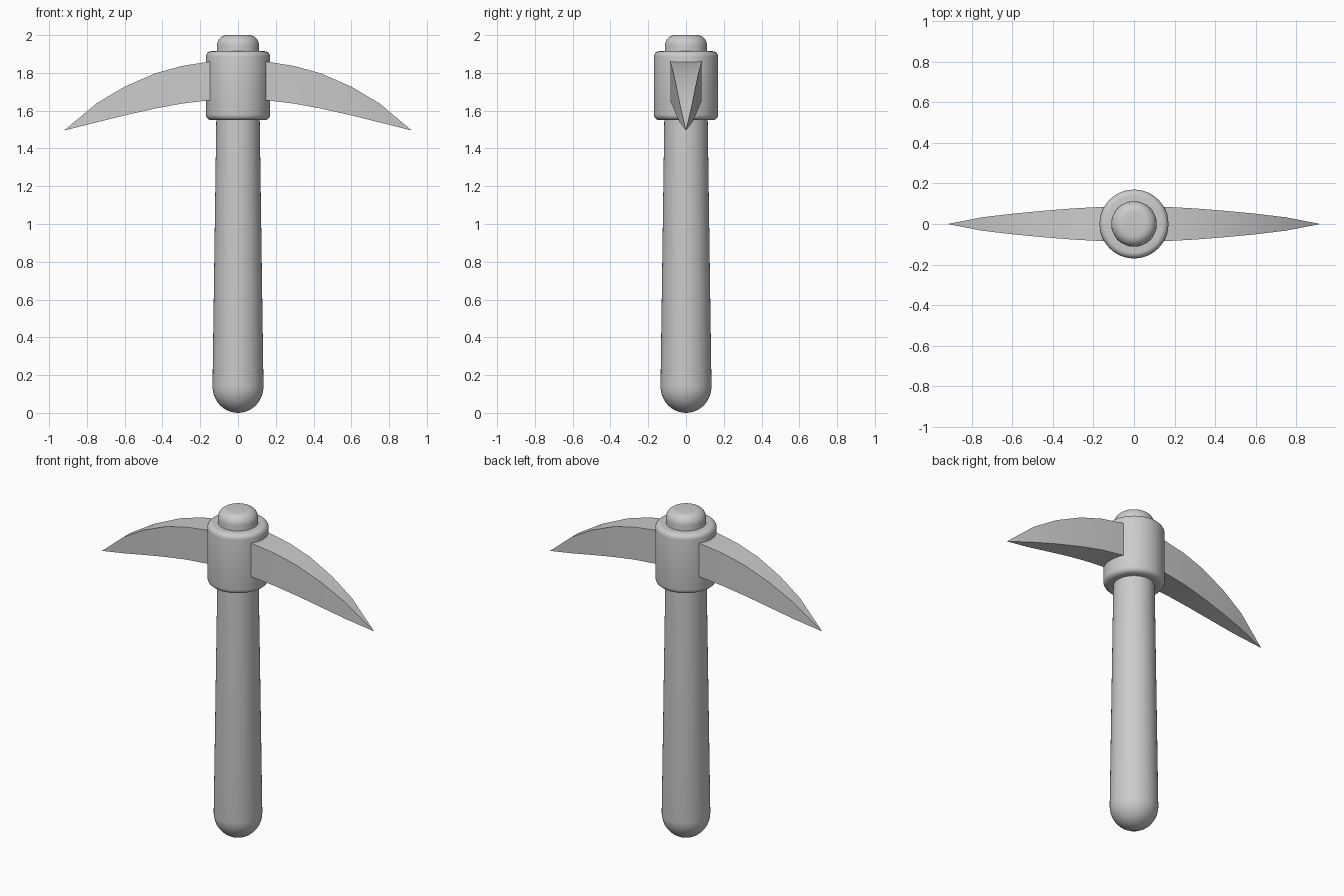
import bpy, bmesh
from math import sin, cos, pi, radians

if "Cube" in bpy.data.objects:
    bpy.data.objects.remove(bpy.data.objects["Cube"])


def finish(name, bm):
    bmesh.ops.remove_doubles(bm, verts=bm.verts, dist=1e-5)
    bmesh.ops.recalc_face_normals(bm, faces=bm.faces)
    me = bpy.data.meshes.new(name)
    bm.to_mesh(me)
    bm.free()
    ob = bpy.data.objects.new(name, me)
    bpy.context.collection.objects.link(ob)
    bpy.ops.object.select_all(action='DESELECT')
    ob.select_set(True)
    bpy.context.view_layer.objects.active = ob
    bpy.ops.object.shade_smooth_by_angle(angle=radians(35))
    return ob


def lathe(name, profile, sides=48):
    bm = bmesh.new()
    vs = [bm.verts.new((r, 0, z)) for r, z in profile]
    es = [bm.edges.new(p) for p in zip(vs, vs[1:])]
    bmesh.ops.spin(bm, geom=vs + es, cent=(0, 0, 0), axis=(0, 0, 1),
                   angle=2 * pi, steps=sides)
    return finish(name, bm)


def arc(cr, cz, rr, rz, a0, a1, n=8):
    # Elliptical corner as (radius, z) points
    return [(cr + rr * cos(radians(a0 + (a1 - a0) * i / n)),
             cz + rz * sin(radians(a0 + (a1 - a0) * i / n))) for i in range(n + 1)]


# Handle: round butt, slight taper, rounded top knob
butt = arc(0, 0.14, 0.135, 0.14, -90, 0, 10)
butt[0] = (0, 0)
lathe("handle", butt + [(0.115, 1.55)] + arc(0.058, 1.945, 0.054, 0.055, 0, 90) + [(0, 2.0)])

# Collar: rounded sleeve around the handle
b = 0.03
lathe("collar", [(0.1, 1.55)] + arc(0.17 - b, 1.55 + b, b, b, -90, 0, 5)
      + arc(0.17 - b, 1.915 - b, b, b, 0, 90, 5) + [(0.1, 1.915)])

# Pick blades: rectangular section (x, half width, bottom z, top z) curving to a point
stations = [(0.0, 0.087, 1.665, 1.872), (0.15, 0.085, 1.655, 1.86),
            (0.30, 0.077, 1.637, 1.836), (0.44, 0.066, 1.611, 1.797),
            (0.60, 0.051, 1.575, 1.727), (0.75, 0.033, 1.538, 1.638),
            (0.92, 0.0, 1.495, 1.495)]
for side, name in ((1, "right_blade"), (-1, "left_blade")):
    bm = bmesh.new()
    rings = [[bm.verts.new((side * x, y, z)) for y, z in
              ((-w, lo), (w, lo), (w, hi), (-w, hi))] for x, w, lo, hi in stations[:-1]]
    tip = bm.verts.new((side * stations[-1][0], 0, stations[-1][2]))
    bm.faces.new(rings[0])
    for p, q in zip(rings, rings[1:]):
        for i in range(4):
            j = (i + 1) % 4
            bm.faces.new((p[i], p[j], q[j], q[i]))
    for i in range(4):
        bm.faces.new((rings[-1][i], rings[-1][(i + 1) % 4], tip))
    finish(name, bm)
